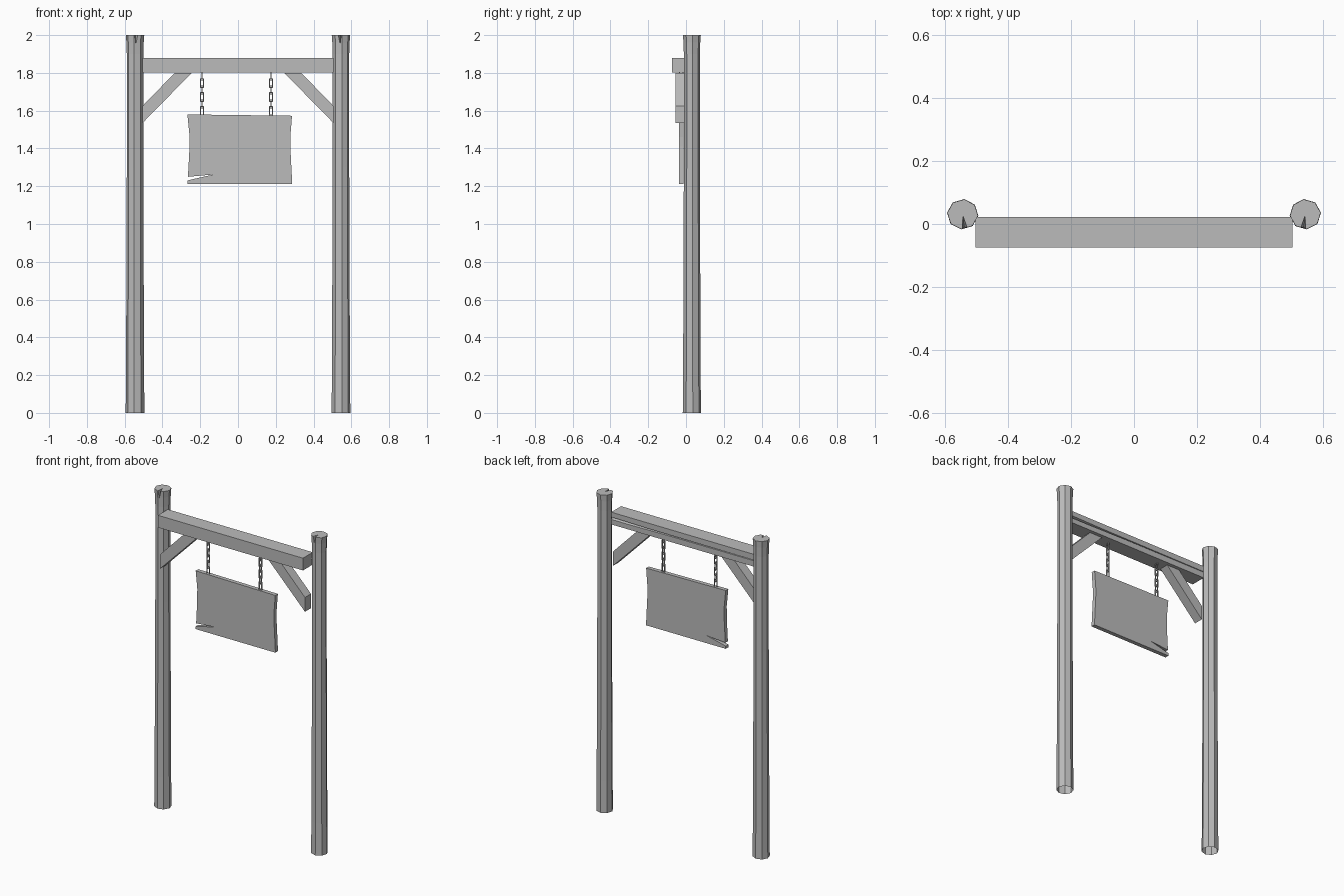
import bpy, bmesh, math
from mathutils import Vector

cube = bpy.data.objects.get("Cube")
if cube:
    bpy.data.objects.remove(cube)

grey = bpy.data.materials.new("weathered grey")
grey.use_nodes = True
grey.diffuse_color = (0.5, 0.5, 0.5, 1)
grey.node_tree.nodes["Principled BSDF"].inputs["Base Color"].default_value = (0.5, 0.5, 0.5, 1)


def finish(name, bm):
    bmesh.ops.recalc_face_normals(bm, faces=bm.faces)
    mesh = bpy.data.meshes.new(name)
    bm.to_mesh(mesh)
    bm.free()
    mesh.materials.append(grey)
    obj = bpy.data.objects.new(name, mesh)
    bpy.context.collection.objects.link(obj)
    return obj


def loft(name, rings):
    """Closed solid through rings of equal point count."""
    bm = bmesh.new()
    loops = [[bm.verts.new(p) for p in ring] for ring in rings]
    for a, b in zip(loops, loops[1:]):
        for i in range(len(a)):
            j = (i + 1) % len(a)
            bm.faces.new((a[i], a[j], b[j], b[i]))
    bm.faces.new(loops[0])
    bm.faces.new(loops[-1])
    return finish(name, bm)


def slab(name, outline, y0, y1):
    """Front outline in x and z, given thickness along y."""
    return loft(name, [[(x, y, z) for x, z in outline] for y in (y0, y1)])


def carve(obj, cutter):
    """Cut one solid out of another and drop the cutter."""
    mod = obj.modifiers.new("cut", 'BOOLEAN')
    mod.operation, mod.solver, mod.object = 'DIFFERENCE', 'EXACT', cutter
    bpy.context.view_layer.update()
    graph = bpy.context.evaluated_depsgraph_get()
    mesh = bpy.data.meshes.new_from_object(obj.evaluated_get(graph))
    obj.modifiers.clear()
    obj.data = mesh
    bpy.data.objects.remove(cutter)


POST_X, POST_Y = 0.545, 0.031
PROFILE = [(0, 0.05), (0.2, 0.048), (1.3, 0.044), (1.9, 0.044), (1.96, 0.046), (2, 0.049)]

for side, label in ((1, "left"), (-1, "right")):
    # Octagonal post with a split in its top and an open foot
    rings = []
    for z, r in PROFILE:
        rings.append([(side * POST_X + r * math.cos(math.tau * i / 8 + 0.1 * side),
                       POST_Y + 0.97 * r * math.sin(math.tau * i / 8 + 0.1 * side), z)
                      for i in range(8)])
    post = loft(label + "_post", rings)
    cx = side * POST_X
    bm = bmesh.new()
    tip = bm.verts.new((cx, POST_Y + 0.004, 2.01))
    low = bm.verts.new((cx - side * 0.007, -0.035, 1.92))
    a = bm.verts.new((cx + side * 0.003, -0.035, 2.01))
    b = bm.verts.new((cx - side * 0.024, -0.035, 2.01))
    for tri in ((tip, a, b), (tip, low, a), (tip, b, low), (a, low, b)):
        bm.faces.new(tri)
    carve(post, finish("split_cutter", bm))
    bm = bmesh.new()
    bm.from_mesh(post.data)
    foot = [f for f in bm.faces if all(v.co.z < 0.001 for v in f.verts)]
    bmesh.ops.delete(bm, geom=foot, context='FACES')
    bm.to_mesh(post.data)
    bm.free()

    # Diagonal brace
    outline = [(0.505, 1.535), (0.505, 1.625), (0.335, 1.8), (0.245, 1.8)]
    slab(label + "_brace", [(side * x, z) for x, z in outline], -0.055, 0.005)

# Cross beam with a long tapering crack along the back
beam = slab("cross_beam", [(-0.505, 1.803), (0.505, 1.803), (0.505, 1.88), (-0.505, 1.88)],
            -0.075, 0.023)
carve(beam, loft("crack_cutter", [
    [(x, 0.03, 1.842 - h), (x, 0.03, 1.842 + h), (x, 0.008, 1.842)]
    for x, h in ((-0.52, 0.003), (0.1, 0.005), (0.52, 0.011))]))

# Hanging board with worn edges and a split at the lower corner
slab("sign_board", [(-0.268, 1.58), (-0.257, 1.47), (-0.258, 1.38), (-0.265, 1.25),
                    (-0.13, 1.262), (-0.25, 1.235), (-0.268, 1.23), (-0.268, 1.213),
                    (0.287, 1.213), (0.277, 1.41), (0.277, 1.46), (0.286, 1.573)],
     -0.038, -0.012)


def add_link(bm, centre, turned):
    """Rectangular chain link, facing front or turned sideways."""
    def corners(w, h, d):
        pts = []
        for sx, sz in ((-1, -1), (1, -1), (1, 1), (-1, 1)):
            p = Vector((d, sx * w, sz * h)) if turned else Vector((sx * w, d, sz * h))
            pts.append(bm.verts.new(centre + p))
        return pts
    t = 0.003
    loops = [corners(0.011, 0.026, -t), corners(0.011, 0.026, t),
             corners(0.006, 0.021, t), corners(0.006, 0.021, -t)]
    for k in range(4):
        p, q = loops[k], loops[(k + 1) % 4]
        for i in range(4):
            j = (i + 1) % 4
            bm.faces.new((p[i], p[j], q[j], q[i]))


# Chains
for x, label in ((0.175, "left"), (-0.19, "right")):
    bm = bmesh.new()
    for n in range(6):
        add_link(bm, Vector((x, -0.025, 1.782 - 0.0365 * n)), n % 2 == 0)
    finish(label + "_chain", bm)
